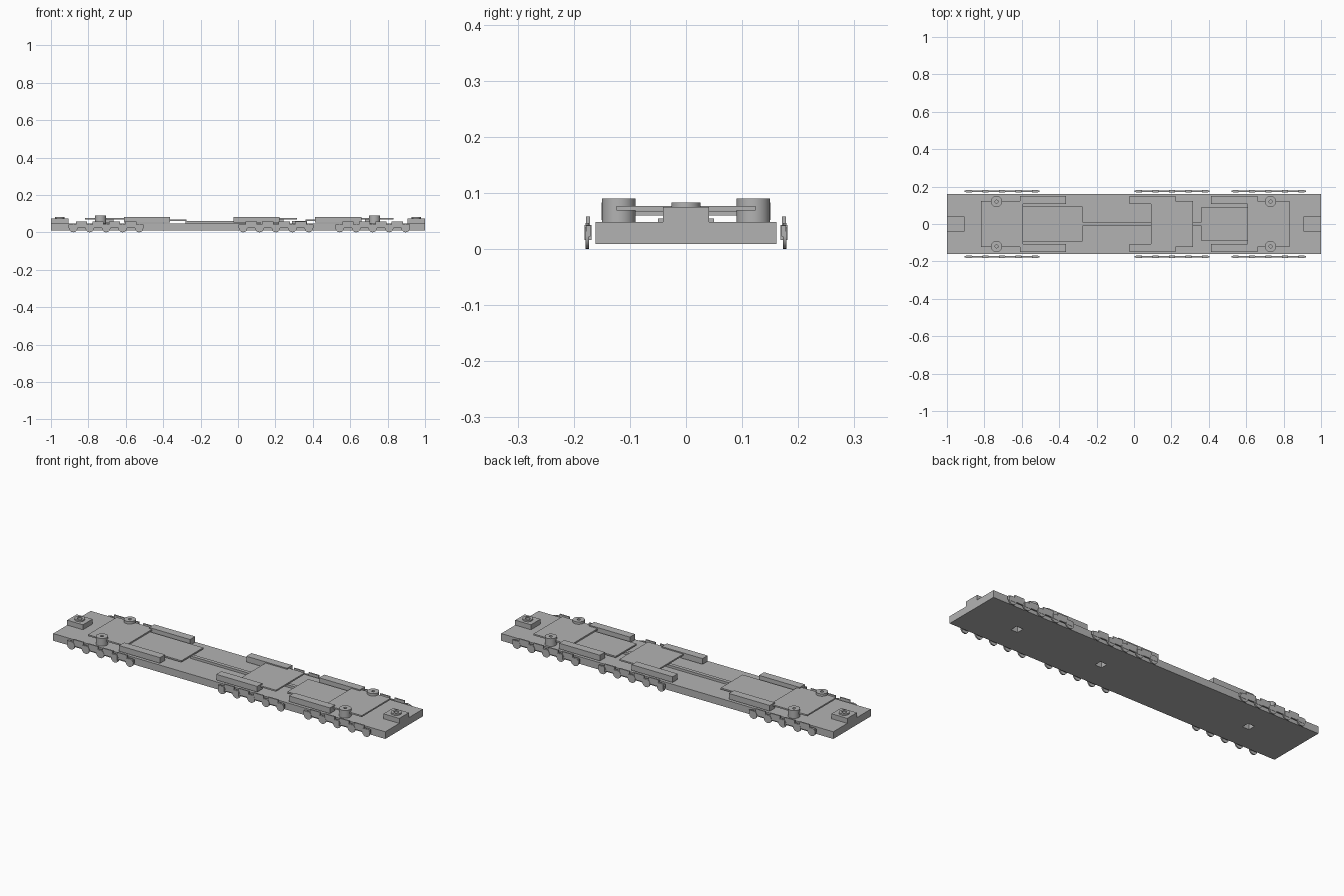
import bpy, bmesh
from mathutils import Matrix, Vector

if "Cube" in bpy.data.objects:
    bpy.data.objects.remove(bpy.data.objects["Cube"])

grey = bpy.data.materials.new("plain_grey")
grey.diffuse_color = (0.45, 0.45, 0.45, 1)
grey.use_nodes = True
grey.node_tree.nodes["Principled BSDF"].inputs["Base Color"].default_value = grey.diffuse_color


def finish(name, bm, smooth=False):
    me = bpy.data.meshes.new(name)
    bm.to_mesh(me)
    bm.free()
    ob = bpy.data.objects.new(name, me)
    bpy.context.collection.objects.link(ob)
    me.materials.append(grey)
    if smooth:
        bpy.ops.object.select_all(action='DESELECT')
        ob.select_set(True)
        bpy.context.view_layer.objects.active = ob
        bpy.ops.object.shade_smooth_by_angle()
    return ob


def add_box(bm, x, y, z):
    """Box from (min, max) pairs."""
    size = [b - a for a, b in (x, y, z)]
    mid = Vector([(a + b) / 2 for a, b in (x, y, z)])
    bmesh.ops.create_cube(bm, size=1, matrix=Matrix.Translation(mid) @ Matrix.Diagonal((*size, 1)))


def box(name, *args):
    bm = bmesh.new()
    add_box(bm, *args)
    return finish(name, bm)


def bored_post(name, x, y, z, r, hole, depth):
    """Upright cylinder with a blind hole in its top."""
    bm = bmesh.new()
    h = z[1] - z[0]
    bmesh.ops.create_cone(bm, cap_ends=True, segments=32, radius1=r, radius2=r, depth=h,
                          matrix=Matrix.Translation((x, y, (z[0] + z[1]) / 2)))
    bm.normal_update()
    top = max(bm.faces, key=lambda f: f.calc_center_median().z)
    bmesh.ops.inset_region(bm, faces=[top], thickness=r - hole)
    new = bmesh.ops.extrude_face_region(bm, geom=[top])
    bmesh.ops.translate(bm, vec=(0, 0, -depth),
                        verts=[v for v in new['geom'] if isinstance(v, bmesh.types.BMVert)])
    if top.is_valid:
        bmesh.ops.delete(bm, geom=[top], context='FACES_ONLY')
    bmesh.ops.recalc_face_normals(bm, faces=bm.faces)
    return finish(name, bm, True)


bogies = (-0.705, 0.203, 0.72)

# Deck slab with square pivot sockets
deck = box("deck", (-1, 1), (-0.161, 0.161), (0.009, 0.048))
bm = bmesh.new()
for c in bogies:
    add_box(bm, (c - 0.02, c + 0.02), (-0.02, 0.02), (0, 0.044))
cutter = finish("socket_cutter", bm)
cutter.hide_render = True
mod = deck.modifiers.new("sockets", 'BOOLEAN')
mod.operation, mod.solver, mod.object = 'DIFFERENCE', 'EXACT', cutter
bpy.context.view_layer.objects.active = deck
bpy.ops.object.modifier_apply(modifier=mod.name)
bpy.data.objects.remove(cutter)

# Bogie top plates on their pivots
for c in bogies:
    box("top_plate", (c - 0.112, c + 0.112), (-0.124, 0.124), (0.069, 0.077))
    box("pivot_foot", (c - 0.05, c + 0.05), (-0.05, 0.05), (0.047, 0.054))
    box("pivot_block", (c - 0.04, c + 0.04), (-0.04, 0.04), (0.05, 0.07))

# Lower plates and the drawbars joining them
box("long_lower_plate", (-0.61, -0.275), (-0.094, 0.094), (0.06, 0.068))
box("short_lower_plate", (0.36, 0.625), (-0.09, 0.09), (0.06, 0.068))
box("long_drawbar", (-0.28, 0.12), (-0.01, 0.01), (0.048, 0.061))
box("short_drawbar", (0.29, 0.37), (-0.01, 0.01), (0.048, 0.061))

for s in (-1, 1):
    # Side bars beside each plate
    for x0 in (-0.61, -0.025, 0.413):
        box("side_bar", (x0, x0 + 0.246), sorted((s * 0.107, s * 0.151)), (0.052, 0.083))
    # Round posts at the outer bogies
    for x in (-0.735, 0.73):
        bored_post("post", x, s * 0.12, (0.048, 0.09), 0.03, 0.008, 0.015)
    # Raised end blocks with a socket ring
    box("end_block", sorted((s * 0.905, s * 1.0)), (-0.041, 0.041), (0.047, 0.075))
    bored_post("socket_ring", s * 0.953, 0, (0.074, 0.083), 0.026, 0.013, 0.006)

    # Axle side frames: beam, rounded wheel faces, bearing boxes and springs
    for c in bogies:
        bm = bmesh.new()
        add_box(bm, (c - 0.2, c + 0.2), sorted((s * 0.170, s * 0.178)), (0.022, 0.042))
        for i in range(-2, 3):
            x = c + i * 0.088
            bmesh.ops.create_cone(bm, cap_ends=True, segments=20, radius1=0.023, radius2=0.023, depth=0.007,
                                  matrix=Matrix.Translation((x, s * 0.176, 0.023)) @ Matrix.Rotation(1.5707963, 4, 'X'))
            add_box(bm, (x - 0.016, x + 0.016), sorted((s * 0.168, s * 0.181)), (0.016, 0.043))
            if i < 2:
                add_box(bm, (x + 0.014, x + 0.074), sorted((s * 0.171, s * 0.178)), (0.04, 0.058))
        finish("side_frame", bm, True)
